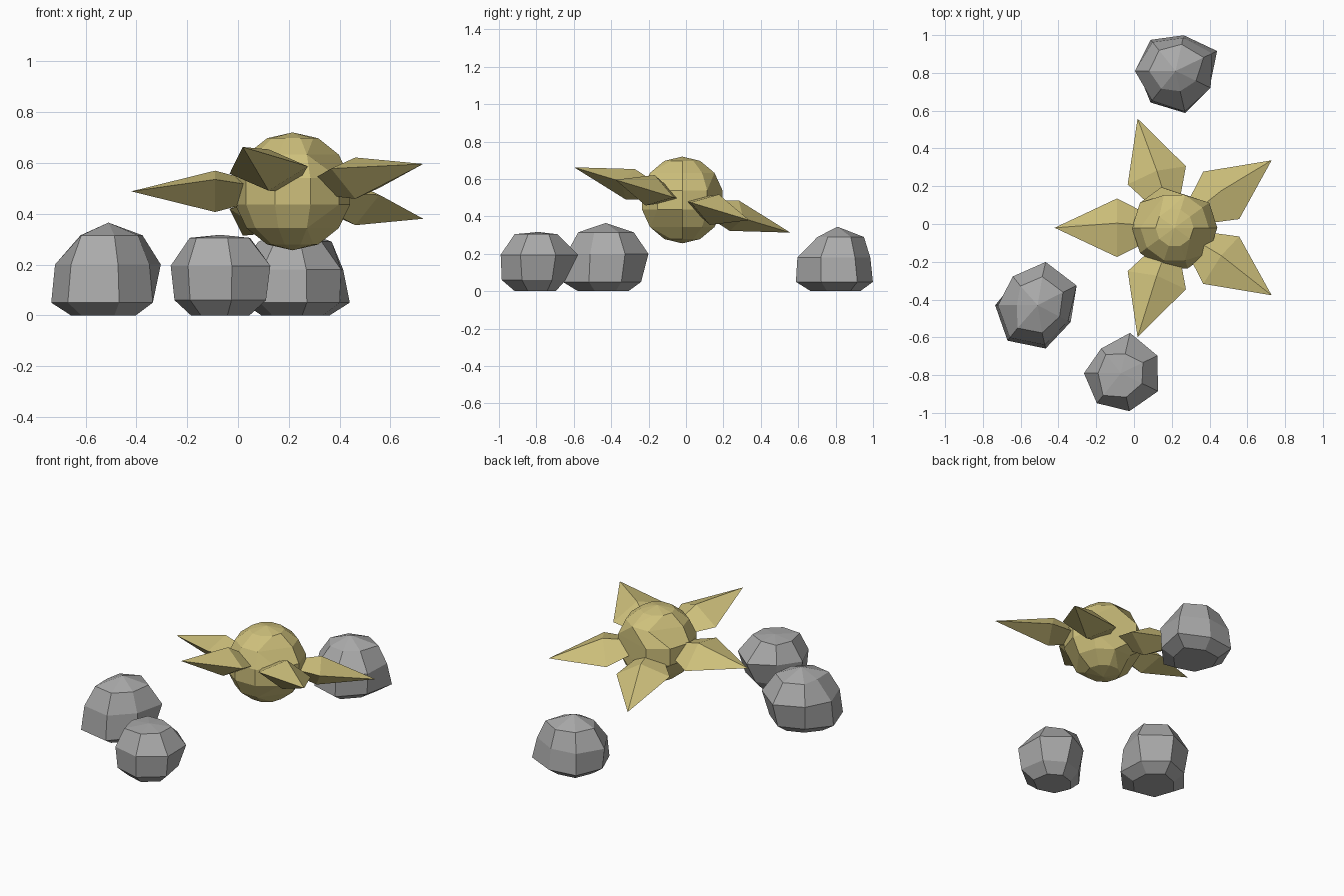
import bpy, bmesh, math
from mathutils import Matrix, Vector

if "Cube" in bpy.data.objects:
    bpy.data.objects.remove(bpy.data.objects["Cube"])


def material(name, rgb):
    m = bpy.data.materials.new(name)
    m.diffuse_color = (*rgb, 1)
    m.use_nodes = True
    m.node_tree.nodes["Principled BSDF"].inputs["Base Color"].default_value = m.diffuse_color
    return m


GOLD = material("pale gold", (0.62, 0.53, 0.20))
STONE = material("stone grey", (0.40, 0.40, 0.40))


def finish(name, bm, mat, matrix=Matrix()):
    bmesh.ops.recalc_face_normals(bm, faces=bm.faces)
    me = bpy.data.meshes.new(name)
    bm.to_mesh(me)
    bm.free()
    me.materials.append(mat)
    ob = bpy.data.objects.new(name, me)
    ob.matrix_world = matrix
    bpy.context.collection.objects.link(ob)


# Faceted core
centre = Matrix.Translation((0.215, -0.02, 0.488))
bm = bmesh.new()
bmesh.ops.create_uvsphere(bm, u_segments=10, v_segments=7, radius=0.232)
for v in bm.verts:  # put a corner on the x axis
    a = round(math.atan2(v.co.y, v.co.x) / (math.pi / 5)) * math.pi / 5
    r = math.hypot(v.co.x, v.co.y)
    v.co.x, v.co.y = r * math.cos(a), r * math.sin(a)
finish("core", bm, GOLD, centre)

# Five spikes in a ring, tilted up towards the front
tilt = Matrix.Rotation(math.radians(-16.8), 4, 'X')
for i in range(5):
    bm = bmesh.new()
    inner = bm.verts.new((0, 0, 0))
    tip = bm.verts.new((0.635, 0, 0))
    mid = [bm.verts.new((0.305, y, z)) for y, z in
           ((0.162, 0), (0, 0.085), (-0.162, 0), (0, -0.085))]
    for k in range(4):
        for end in (inner, tip):
            bm.faces.new((mid[k], mid[(k + 1) % 4], end))
    spin = Matrix.Rotation(math.radians(180 + 72 * i), 4, 'Z')
    finish(f"spike_{i + 1}", bm, GOLD, centre @ tilt @ spin)


# Rough boulders: seven-sided rings of (height, radii), closed by an apex
def boulder(name, x, y, apex, rings):
    bm = bmesh.new()
    foot = (0, [0.64 * r for r in rings[0][1]])
    loops = []
    for z, radii in [foot] + rings:
        loops.append([bm.verts.new((r * math.cos(math.pi + k * math.tau / 7),
                                    r * math.sin(math.pi + k * math.tau / 7), z))
                      for k, r in enumerate(radii)])
    for lo, hi in zip(loops, loops[1:]):
        for k in range(7):
            n = (k + 1) % 7
            bm.faces.new((lo[k], lo[n], hi[n], hi[k]))
    top = bm.verts.new(apex)
    for k in range(7):
        bm.faces.new((loops[-1][k], loops[-1][(k + 1) % 7], top))
    bm.faces.new(loops[0][::-1])
    finish(name, bm, STONE, Matrix.Translation((x, y, 0)))


boulder("boulder_left", -0.52, -0.43, (0.01, 0, 0.365), [
    (0.05, [0.215, 0.24, 0.235, 0.205, 0.195, 0.195, 0.17]),
    (0.20, [0.20, 0.22, 0.215, 0.19, 0.24, 0.235, 0.195]),
    (0.315, [0.10, 0.155, 0.15, 0.14, 0.16, 0.155, 0.13])])
boulder("boulder_front", -0.07, -0.79, (0.0, 0.0, 0.317), [
    (0.06, [0.18, 0.19, 0.20, 0.20, 0.17, 0.15, 0.14]),
    (0.195, [0.195, 0.203, 0.206, 0.219, 0.215, 0.219, 0.167]),
    (0.305, [0.12, 0.15, 0.13, 0.125, 0.13, 0.105, 0.127])])
boulder("boulder_back", 0.22, 0.81, (0, 0, 0.345), [
    (0.05, [0.20, 0.213, 0.228, 0.20, 0.244, 0.194, 0.211]),
    (0.18, [0.215, 0.20, 0.22, 0.206, 0.215, 0.18, 0.195]),
    (0.29, [0.14, 0.12, 0.11, 0.12, 0.165, 0.145, 0.14])])
